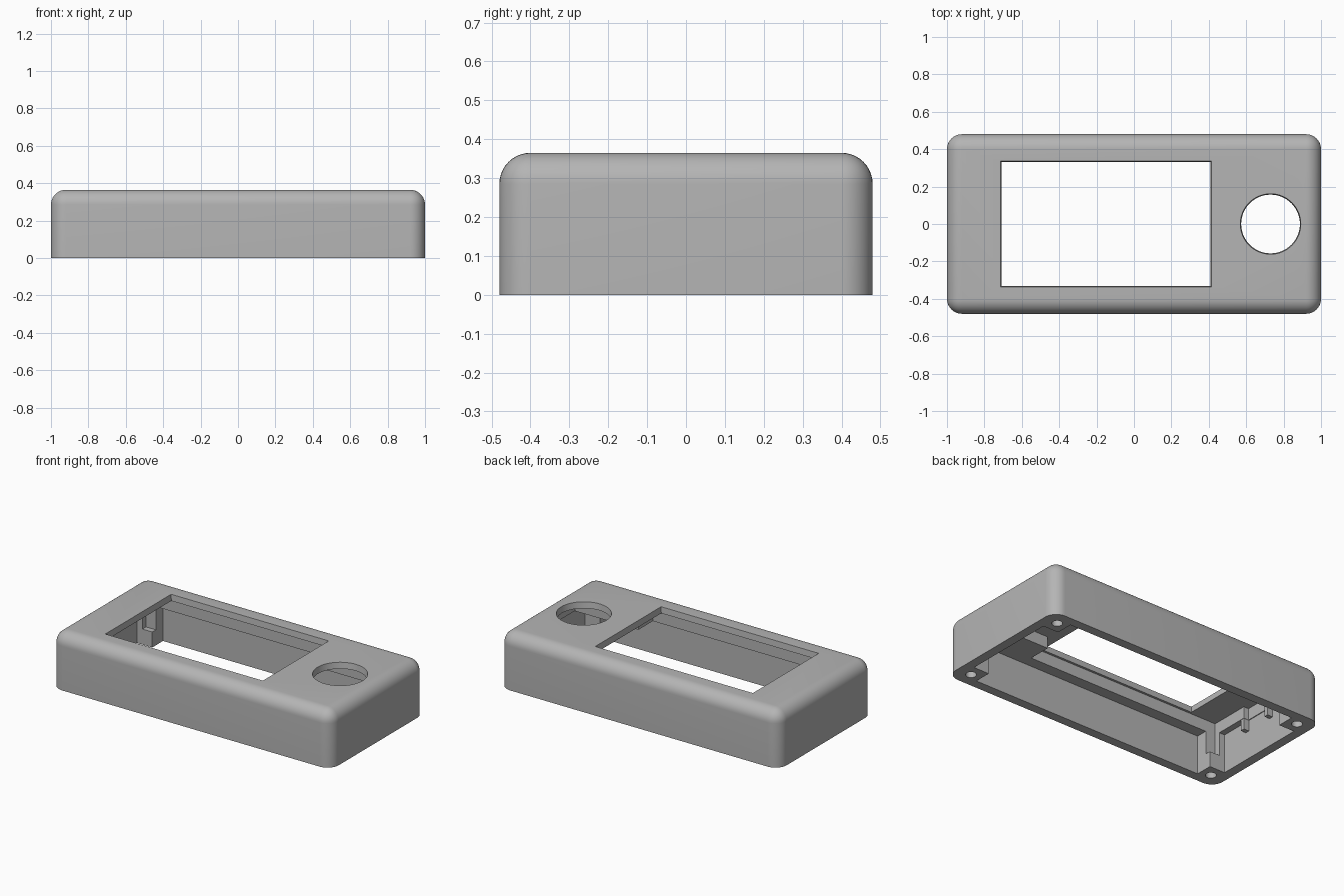
import bpy
import bmesh
import math

if "Cube" in bpy.data.objects:
    bpy.data.objects.remove(bpy.data.objects["Cube"], do_unlink=True)

HEIGHT = 0.365
CEILING = 0.325   # underside of the thin top skin
LEDGE = 0.25      # underside of the thick top

grey = bpy.data.materials.new("plain grey plastic")
grey.use_nodes = True
color = (0.46, 0.46, 0.46, 1)
grey.diffuse_color = color
grey.node_tree.nodes["Principled BSDF"].inputs["Base Color"].default_value = color


def to_object(name, bm):
    bmesh.ops.recalc_face_normals(bm, faces=bm.faces)
    mesh = bpy.data.meshes.new(name)
    bm.to_mesh(mesh)
    bm.free()
    mesh.materials.append(grey)
    obj = bpy.data.objects.new(name, mesh)
    bpy.context.collection.objects.link(obj)
    return obj


def box(xs, ys, zs, taper=0):
    """Box between limits; taper draws in the lower rim."""
    bm = bmesh.new()
    bmesh.ops.create_cube(bm, size=1)
    for v in bm.verts:
        low = v.co.z < 0
        for i, lim in enumerate((xs, ys, zs)):
            s = 1 if v.co[i] > 0 else -1
            v.co[i] = lim[s > 0] - (s * taper if low and i < 2 else 0)
    return bm


def cylinder(x, y, z0, z1, r_low, r_high, sides):
    bm = bmesh.new()
    bmesh.ops.create_cone(bm, cap_ends=True, segments=sides,
                          radius1=r_low, radius2=r_high, depth=z1 - z0)
    bmesh.ops.translate(bm, verts=bm.verts, vec=(x, y, (z0 + z1) / 2))
    return bm


def combine(target, bm, operation="DIFFERENCE"):
    tool = to_object("tool", bm)
    tool.hide_render = True
    mod = target.modifiers.new("combine", "BOOLEAN")
    mod.operation = operation
    mod.solver = "EXACT"
    mod.object = tool
    bpy.ops.object.select_all(action="DESELECT")
    bpy.context.view_layer.objects.active = target
    target.select_set(True)
    bpy.ops.object.modifier_apply(modifier=mod.name)
    bpy.data.objects.remove(tool, do_unlink=True)


# Outer shell, rounded everywhere but the bottom
bm = box((-1, 1), (-0.48, 0.48), (0, HEIGHT))
edges = [e for e in bm.edges if any(v.co.z > 0.1 for v in e.verts)]
bmesh.ops.bevel(bm, geom=edges, offset=0.08, segments=10, profile=0.5,
                affect="EDGES", clamp_overlap=True)
case = to_object("enclosure_cover", bm)

# Main cavity, leaving four square corner posts
combine(case, box((-0.94, 0.94), (-0.31, 0.31), (-0.1, LEDGE)))
combine(case, box((-0.83, 0.83), (-0.42, 0.42), (-0.1, LEDGE)))

# Screen pocket, knob pocket and connector notch under the top skin
combine(case, box((-0.90, 0.48), (-0.347, 0.347), (0.1, CEILING)))
combine(case, box((0.4, 0.935), (-0.2, 0.2), (0.1, CEILING)))
combine(case, box((-0.935, -0.8), (-0.09, 0.09), (0.1, CEILING)))

# Screen window and knob hole, slightly tapered
combine(case, box((-0.715, 0.415), (-0.338, 0.338), (0.3, HEIGHT + 0.02), 0.008))
combine(case, cylinder(0.73, 0, 0.3, HEIGHT + 0.02, 0.154, 0.164, 64))

# Blind screw holes in the posts
for sx in (-1, 1):
    for sy in (-1, 1):
        combine(case, cylinder(sx * 0.9, sy * 0.385, -0.05, 0.2, 0.032, 0.032, 24))

# Small ribs beside the connector notch
for sy in (-1, 1):
    ys = sorted((sy * 0.092, sy * 0.12))
    combine(case, box((-0.95, -0.902), ys, (0.18, LEDGE + 0.02)), "UNION")

bpy.ops.object.shade_smooth_by_angle(angle=math.radians(30))
